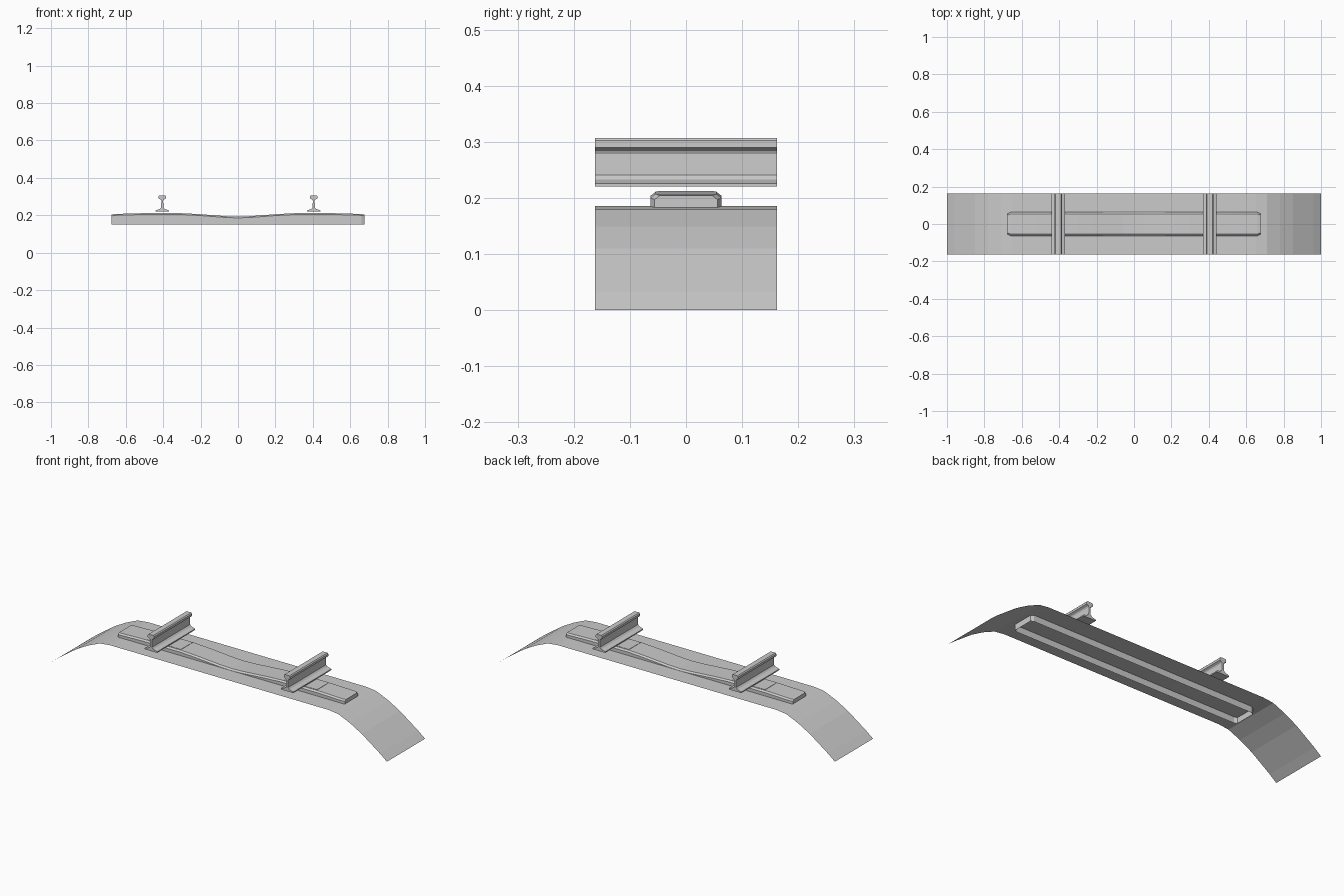
import bpy, bmesh

cube = bpy.data.objects.get("Cube")
if cube:
    bpy.data.objects.remove(cube, do_unlink=True)

HALF_DEPTH = 0.162
RAIL_X = 0.405

grey = bpy.data.materials.new("light grey")
grey.use_nodes = True
grey.diffuse_color = (0.6, 0.6, 0.6, 1)
grey.node_tree.nodes["Principled BSDF"].inputs["Base Color"].default_value = (0.6, 0.6, 0.6, 1)


def loft(name, rings, closed=False, caps=False, outward=True):
    """Skin a row of point rings, optionally closing each ring and both ends."""
    bm = bmesh.new()
    rows = [[bm.verts.new(p) for p in ring] for ring in rings]
    count = len(rows[0])
    for a, b in zip(rows, rows[1:]):
        for i in range(count if closed else count - 1):
            j = (i + 1) % count
            bm.faces.new((a[i], b[i], b[j], a[j]))
    if caps:
        bm.faces.new(rows[0])
        bm.faces.new(rows[-1][::-1])
    if outward:
        bmesh.ops.recalc_face_normals(bm, faces=bm.faces)
    mesh = bpy.data.meshes.new(name)
    bm.to_mesh(mesh)
    bm.free()
    mesh.materials.append(grey)
    obj = bpy.data.objects.new(name, mesh)
    bpy.context.collection.objects.link(obj)
    return obj


def mirrored(half):
    """Mirror a list of (x, ...) tuples to -x, giving one ordered run."""
    return [(-p[0], *p[1:]) for p in reversed(half) if p[0] > 0] + half


# Ballast bed: thin sheet, flat in the middle, falling away at both ends
bed = mirrored([(0.65, 0.186), (0.71, 0.179), (0.78, 0.149), (0.85, 0.11),
                (0.915, 0.064), (0.96, 0.032), (1.0, 0.0)])
loft("ballast_bed", [[(x, -HALF_DEPTH, z), (x, HALF_DEPTH, z)] for x, z in bed],
     outward=False)

# Sleeper: open-bottomed trough with chamfered top edges and a dipped middle
stations = mirrored([(0.0, 0.193, 0.063), (0.06, 0.195, 0.063), (0.14, 0.201, 0.063),
                     (0.22, 0.207, 0.063), (0.3, 0.211, 0.063), (0.52, 0.211, 0.063),
                     (0.66, 0.207, 0.063), (0.675, 0.204, 0.056)])
sections = []
for x, top, w in stations:
    side = [(w, 0.152), (w, top - 0.007), (w - 0.009, top)]
    sections.append([(x, -y, z) for y, z in side] + [(x, y, z) for y, z in reversed(side)])
loft("sleeper", sections, caps=True)

# Rails with seat plates under them
half_rail = [(0.037, 0.22), (0.037, 0.226), (0.014, 0.233), (0.006, 0.241),
             (0.005, 0.278), (0.008, 0.284), (0.019, 0.29), (0.019, 0.302), (0.014, 0.307)]
profile = half_rail + [(-x, z) for x, z in reversed(half_rail)]
for side, sign in (("left", 1), ("right", -1)):
    cx = sign * RAIL_X
    loft(side + "_rail", [[(cx + x, y, z) for x, z in profile]
                          for y in (-HALF_DEPTH, HALF_DEPTH)], closed=True, caps=True)
    square = [(-0.1, -0.05), (0.1, -0.05), (0.1, 0.05), (-0.1, 0.05)]
    loft(side + "_seat_plate", [[(cx + x, y, z) for x, y in square]
                                for z in (0.208, 0.2125)], closed=True, caps=True)
